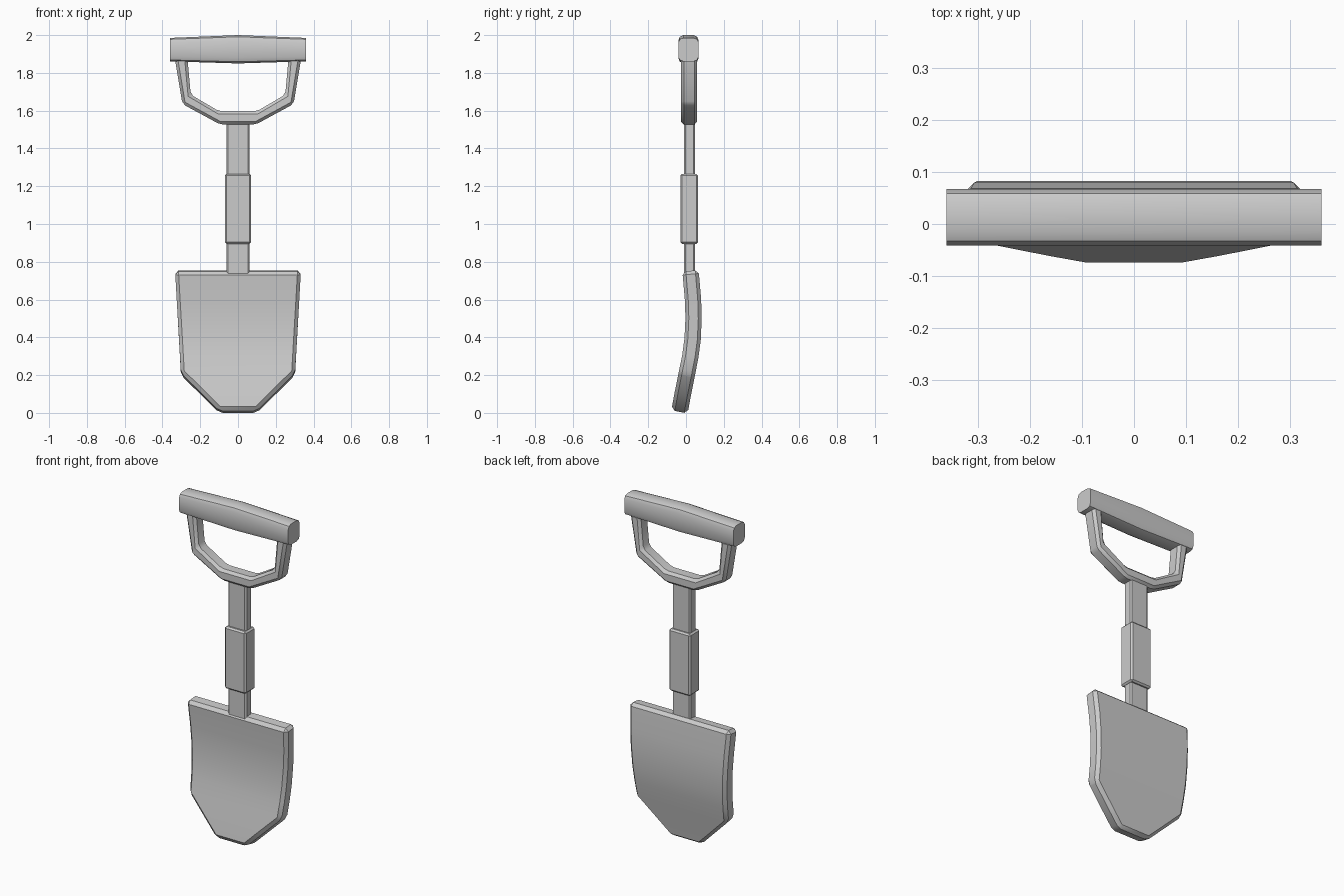
import bpy, bmesh
from math import radians
from mathutils import Vector

if "Cube" in bpy.data.objects:
    bpy.data.objects.remove(bpy.data.objects["Cube"])


def finish(name, bm):
    bmesh.ops.recalc_face_normals(bm, faces=bm.faces)
    me = bpy.data.meshes.new(name)
    bm.to_mesh(me)
    bm.free()
    ob = bpy.data.objects.new(name, me)
    bpy.context.collection.objects.link(ob)
    bpy.ops.object.select_all(action='DESELECT')
    ob.select_set(True)
    bpy.context.view_layer.objects.active = ob
    bpy.ops.object.shade_smooth_by_angle(angle=radians(30))
    return ob


def mirrored(half):
    """Close a right-hand outline by mirroring it over x = 0."""
    return half + [(-x, z) for x, z in reversed(half)]


def prism(outline, y0, y1, bevel, segments=1):
    """Extrude an x/z outline along y and bevel every edge."""
    bm = bmesh.new()
    face = bm.faces.new([bm.verts.new((x, y0, z)) for x, z in outline])
    ext = bmesh.ops.extrude_face_region(bm, geom=[face])
    for v in ext['geom']:
        if isinstance(v, bmesh.types.BMVert):
            v.co.y = y1
    bmesh.ops.recalc_face_normals(bm, faces=bm.faces)
    if bevel:
        bmesh.ops.bevel(bm, geom=bm.edges[:], offset=bevel, segments=segments,
                        profile=0.5, affect='EDGES', clamp_overlap=True)
    return bm


def box(name, hx, y0, y1, z0, z1, bevel):
    return finish(name, prism(mirrored([(hx, z0), (hx, z1)]), y0, y1, bevel))


# Blade: bevelled outline, sliced, then bent along its length
BEND = [(0.0, -0.037), (0.1, -0.018), (0.2, 0.003), (0.3, 0.023), (0.39, 0.035),
        (0.5, 0.040), (0.6, 0.037), (0.75, 0.024)]


def bend(z):
    pts = BEND
    for (za, ya), (zb, yb) in zip(pts, pts[1:]):
        if z <= zb:
            break
    k = (yb - ya) / (zb - za)
    return ya + k * (z - za), k


bm = prism(mirrored([(0.10, 0.014), (0.302, 0.205), (0.333, 0.752)]),
           -0.043, 0.043, 0.018)
for z, _ in BEND[1:-1]:
    bmesh.ops.bisect_plane(bm, geom=bm.verts[:] + bm.edges[:] + bm.faces[:],
                           plane_co=(0, 0, z), plane_no=(0, 0, 1))
for v in bm.verts:
    d = v.co.y
    c, k = bend(v.co.z)
    v.co.y = c + d
    v.co.z -= d * k
low = min(v.co.z for v in bm.verts)
for v in bm.verts:
    if v.co.z < 0.2:
        v.co.z -= low * (1 - v.co.z / 0.2)
finish("blade", bm)

# Shaft and sleeve
box("shaft", 0.06, -0.011, 0.047, 0.70, 1.56, 0.008)
box("shaft_sleeve", 0.07, -0.030, 0.064, 0.895, 1.265, 0.009)

# Handle frame: open U with chamfered section
outer = [(0.095, 1.527), (0.294, 1.635), (0.335, 1.88)]
inner = [(0.268, 1.88), (0.25, 1.685), (0.10, 1.597)]
mir = lambda pts: [(-x, z) for x, z in reversed(pts)]
finish("handle_frame", prism(outer + inner + mir(inner) + mir(outer),
                             -0.026, 0.059, 0.015))

# Grip: rounded rectangular section, thickest in the middle
bm = bmesh.new()
quarter = [(0.054, 0.60), (0.046, 0.88), (0.028, 1.0)]
section = quarter + [(-y, z) for y, z in reversed(quarter)]
section += [(-y, -z) for y, z in section]
rings = []
for x, cz, h in ((-0.36, 1.923, 0.062), (0, 1.925, 0.075), (0.36, 1.923, 0.062)):
    rings.append([bm.verts.new((x, 0.013 + y, cz + z * h)) for y, z in section])
n = len(section)
for a, b in zip(rings, rings[1:]):
    for i in range(n):
        j = (i + 1) % n
        bm.faces.new((a[i], a[j], b[j], b[i]))
bm.faces.new(rings[0])
bm.faces.new(rings[-1])
finish("grip", bm)
